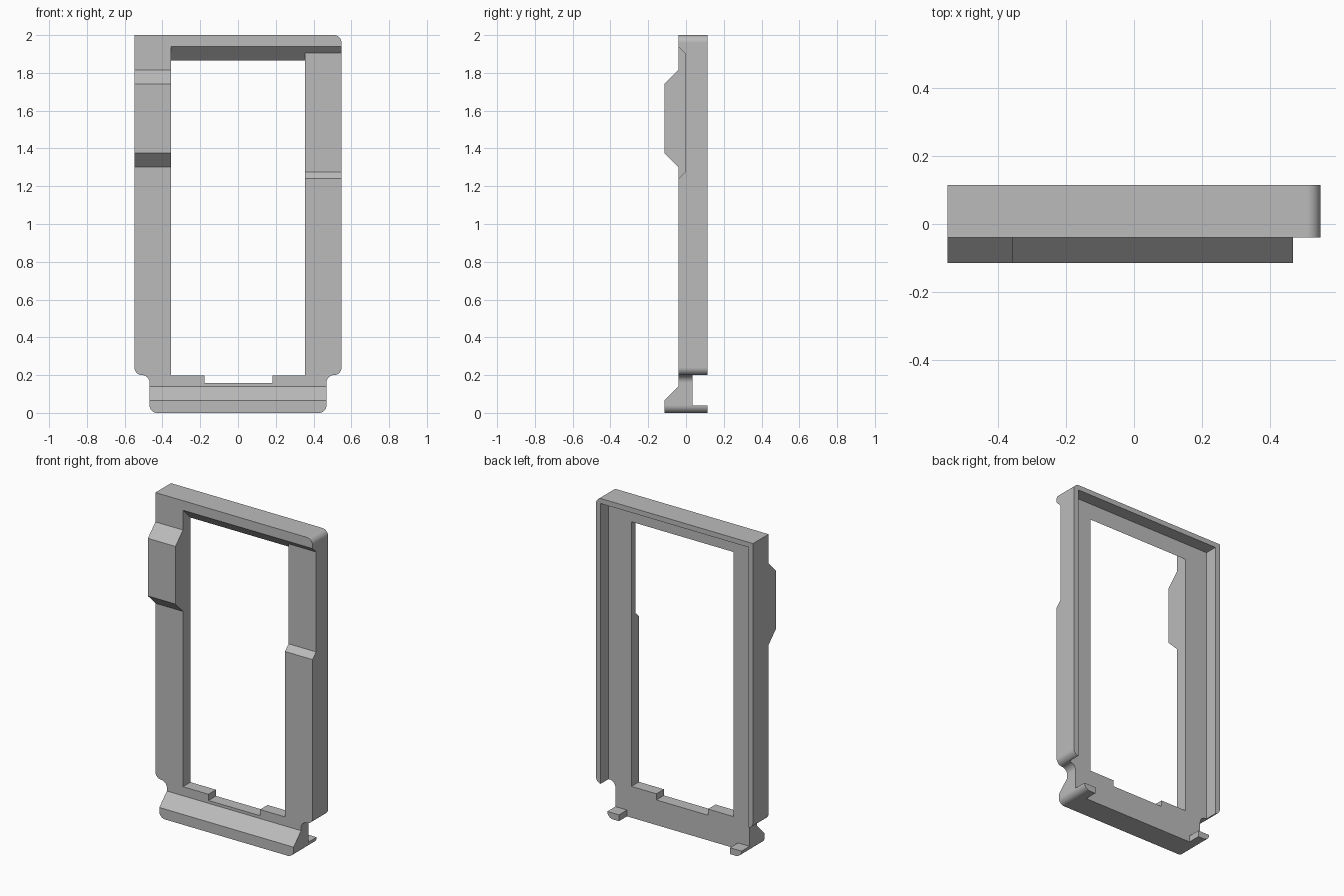
import bpy, bmesh, math

if "Cube" in bpy.data.objects:
    bpy.data.objects.remove(bpy.data.objects["Cube"], do_unlink=True)

grey = bpy.data.materials.new("mid_grey")
grey.use_nodes = True
grey.diffuse_color = (0.5, 0.5, 0.5, 1)
grey.node_tree.nodes["Principled BSDF"].inputs["Base Color"].default_value = (0.5, 0.5, 0.5, 1)


def prism(name, points, axis, start, end):
    """Extrude a flat outline: (x, z) points along y, or (y, z) points along x."""
    place = (lambda a, b: (start, a, b)) if axis == "x" else (lambda a, b: (a, start, b))
    bm = bmesh.new()
    face = bm.faces.new([bm.verts.new(place(a, b)) for a, b in points])
    new = bmesh.ops.extrude_face_region(bm, geom=[face])["geom"]
    step = (end - start, 0, 0) if axis == "x" else (0, end - start, 0)
    bmesh.ops.translate(bm, vec=step, verts=[v for v in new if isinstance(v, bmesh.types.BMVert)])
    bmesh.ops.recalc_face_normals(bm, faces=bm.faces)
    mesh = bpy.data.meshes.new(name)
    bm.to_mesh(mesh)
    bm.free()
    mesh.materials.append(grey)
    obj = bpy.data.objects.new(name, mesh)
    bpy.context.scene.collection.objects.link(obj)
    return obj


def arc(cx, cz, a0, a1, r=0.04, n=8):
    angles = [math.radians(a0 + (a1 - a0) * i / n) for i in range(n + 1)]
    return [(cx + r * math.cos(a), cz + r * math.sin(a)) for a in angles]


def rect(a0, a1, b0, b1):
    return [(a0, b0), (a1, b0), (a1, b1), (a0, b1)]


# Outer silhouette: narrow foot, shoulders, one rounded top corner
W, F, R = 0.548, 0.468, 0.04
front, back = -0.115, 0.115
plate_front, plate_back = -0.04, 0.035
side = arc(F - R, R, -90, 0) + arc(F + R, 0.16, 180, 90) + arc(W - R, 0.24, -90, 0)
outline = side + arc(W - R, 2 - R, 0, 90) + [(-W, 2)] + [(-x, z) for x, z in reversed(side)]
frame = prism("frame", outline, "y", front, back)

# Back pocket, leaving a thin rim and two foot tabs
rim, tab = W - 0.033, 0.387
half = [(tab, -0.1), (tab, 0.04), (1, 0.04), (1, 0.19), (rim, 0.19), (rim, 1.968)]
pocket = half + [(-x, z) for x, z in reversed(half)]

# Front cuts leave the foot lip and the raised block on one arm
p = plate_front
below_block = [(p, 0.14), (p, 1.302), (p - 0.16, 1.462), (p - 0.16, -0.02)]
above_block = [(p, 1.815), (p, 2.2), (p - 0.16, 2.2), (p - 0.16, 1.655)]

# Window with a sloped head, and a shallow recess in the other arm
window = [(-0.2, 0.197), (0.2, 0.197), (0.2, 1.7), (-0.2, 2.1)]
recess = [(-0.005, 1.275), (-0.005, 1.905), (-0.1, 2.0), (-0.1, 1.18)]
arm = 0.356

cutters = [
    prism("pocket_cutter", pocket, "y", plate_back, 0.3),
    prism("lower_front_cutter", below_block, "x", -1, 1),
    prism("upper_front_cutter", above_block, "x", -1, 1),
    prism("middle_front_cutter", rect(-0.3, p, 1.2, 1.9), "x", -arm, 1),
    prism("window_cutter", window, "x", -arm, arm),
    prism("notch_cutter", rect(-0.3, 0.3, 0.158, 0.5), "x", -0.178, 0.182),
    prism("recess_cutter", recess, "x", arm - 0.05, 1),
]

bpy.context.view_layer.objects.active = frame
for cutter in cutters:
    cutter.hide_render = True
    mod = frame.modifiers.new("cut", "BOOLEAN")
    mod.operation, mod.solver, mod.object = "DIFFERENCE", "EXACT", cutter
    bpy.ops.object.modifier_apply(modifier=mod.name)
    bpy.data.objects.remove(cutter, do_unlink=True)

# Merge flat neighbours left by the cuts
bm = bmesh.new()
bm.from_mesh(frame.data)
bmesh.ops.remove_doubles(bm, verts=bm.verts, dist=0.0001)
bmesh.ops.dissolve_limit(bm, angle_limit=math.radians(1), verts=bm.verts, edges=bm.edges)
bm.to_mesh(frame.data)
bm.free()

# Smooth rounded corners, crisp edges elsewhere
bpy.ops.object.select_all(action="DESELECT")
frame.select_set(True)
bpy.ops.object.shade_smooth_by_angle(angle=math.radians(30))
weighted = frame.modifiers.new("weighted_normals", "WEIGHTED_NORMAL")
weighted.keep_sharp = True
